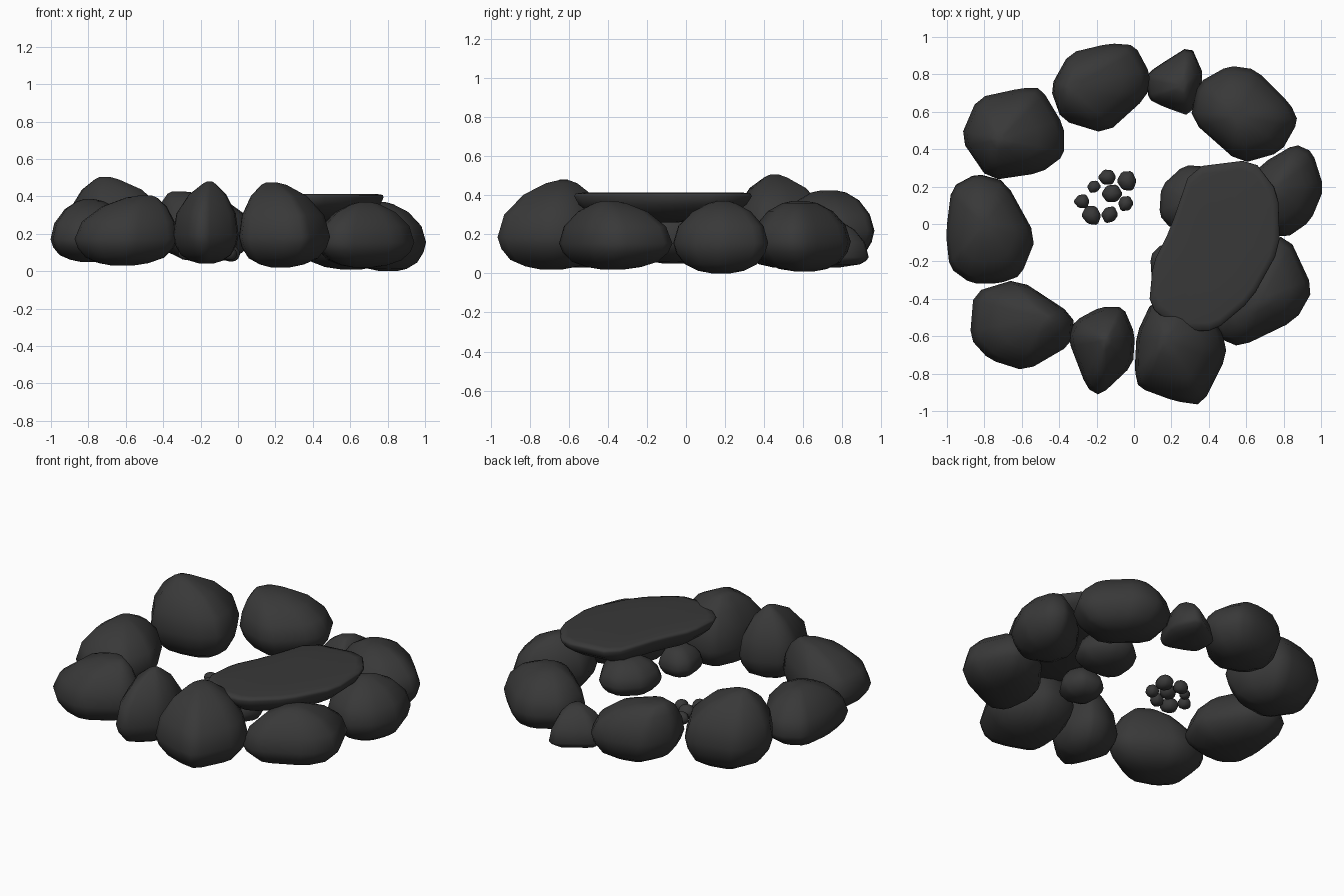
import bpy, bmesh, math, random
from mathutils import Vector

if "Cube" in bpy.data.objects:
    bpy.data.objects.remove(bpy.data.objects["Cube"])

random.seed(4)
mat = bpy.data.materials.new("dark_stone")
mat.diffuse_color = (0.04, 0.04, 0.04, 1)
mat.use_nodes = True
mat.node_tree.nodes["Principled BSDF"].inputs["Base Color"].default_value = mat.diffuse_color


def cut_corners(pts, t=0.17):
    """Chamfer every corner of the outline so it reads as a worn, faceted stone."""
    p = [Vector(q) for q in pts]
    n = len(p)
    mid = sum(p, Vector((0, 0))) / n
    out = []
    for i in range(n):
        a, b, c = p[i - 1], p[i], p[(i + 1) % n]
        out += [b.lerp(a, t), b.lerp(c, t)]
    return [mid + (q - mid) * 1.03 for q in out]


def loft(name, outline, rings, peak):
    """Stack scaled copies of the outline; upper rings shrink toward the peak."""
    loop = cut_corners(outline)
    mid = sum(loop, Vector((0, 0))) / len(loop)
    widest = max(range(len(rings)), key=lambda i: rings[i][0])
    bm = bmesh.new()
    rows = []
    for i, (s, z) in enumerate(rings):
        c = Vector(peak) if i > widest else mid
        rows.append([bm.verts.new((*(c + (q - c) * s), z)) for q in loop])
    n = len(loop)
    for lo, hi in zip(rows, rows[1:]):
        for j in range(n):
            k = (j + 1) % n
            bm.faces.new((lo[j], lo[k], hi[k], hi[j]))
    bm.faces.new(rows[0])
    bm.faces.new(rows[-1])
    bmesh.ops.recalc_face_normals(bm, faces=bm.faces)
    me = bpy.data.meshes.new(name)
    bm.to_mesh(me)
    bm.free()
    me.materials.append(mat)
    me.polygons.foreach_set("use_smooth", [True] * len(me.polygons))
    ob = bpy.data.objects.new(name, me)
    bpy.context.collection.objects.link(ob)
    return ob


def rock(name, outline, z0, z1, peak, top=0.3, belly=0.42):
    """Boulder with a rounded base, a belly and a blunt top of relative size 'top'."""
    prof = [(0.2, 0), (0.48, 0.035), (0.76, belly * 0.3), (0.93, belly * 0.65), (1.0, belly),
            (0.9, belly + (1 - belly) * 0.4),
            ((0.9 + top) * 0.52, belly + (1 - belly) * 0.75),
            (top, 0.97), (top * 0.4, 1)]
    return loft(name, outline, [(s, z0 + (z1 - z0) * t) for s, t in prof], peak)


# outer ring of boulders
rock("boulder_back", [(-.44, .73), (-.34, .91), (-.13, .96), (0, .95), (.08, .8), (.06, .68),
     (-.15, .49), (-.38, .56)], .05, .425, (-.34, .73), .38, .45)
rock("boulder_back_left", [(-.92, .46), (-.83, .67), (-.6, .72), (-.5, .72), (-.38, .52),
     (-.38, .37), (-.5, .28), (-.77, .24)], .03, .505, (-.72, .45), .24)
rock("boulder_left", [(-1, -.05), (-.97, .19), (-.84, .26), (-.69, .22), (-.53, -.07),
     (-.61, -.27), (-.72, -.31), (-.87, -.31), (-.98, -.23)], .05, .385, (-.8, 0), .3, .36)
rock("boulder_front_left", [(-.87, -.61), (-.85, -.37), (-.62, -.3), (-.33, -.49), (-.34, -.64),
     (-.58, -.78), (-.77, -.72)], .03, .405, (-.48, -.5), .3, .38)
rock("boulder_front", [(-.35, -.61), (-.31, -.52), (-.18, -.45), (-.06, -.45), (0, -.59),
     (-.01, -.75), (-.18, -.91), (-.25, -.87)], .04, .48, (-.15, -.62), .2, .35)
rock("boulder_front_right", [(.01, -.78), (.02, -.59), (.1, -.42), (.3, -.4), (.46, -.56),
     (.49, -.7), (.36, -.96), (.22, -.94), (.03, -.87)], .02, .475, (.17, -.62), .28, .36)
rock("boulder_right_front", [(.45, -.6), (.42, -.35), (.6, -.12), (.82, -.07), (.95, -.35),
     (.86, -.51), (.57, -.65)], .02, .37, (.68, -.4), .28, .38)
rock("boulder_right", [(.58, .18), (.69, .32), (.86, .42), (.95, .38), (1.01, .19), (.94, .02),
     (.81, -.07), (.62, 0)], 0, .37, (.76, .19), .28, .42)
rock("boulder_back_right", [(.31, .56), (.35, .75), (.51, .84), (.65, .82), (.83, .64),
     (.87, .55), (.78, .39), (.57, .33)], .01, .37, (.55, .58), .35)
rock("boulder_back_small", [(.07, .79), (.11, .83), (.3, .95), (.37, .79), (.3, .58),
     (.16, .63), (.08, .67)], .03, .27, (.26, .74), .3, .22)

# stones propping up the slab
rock("slab_support_back", [(.14, .05), (.15, .2), (.27, .31), (.4, .3), (.5, .12), (.42, -.03),
     (.2, -.02)], .1, .32, (.32, .13), .4)
rock("slab_support_front", [(.09, -.17), (.15, -.11), (.28, -.12), (.33, -.25), (.25, -.37),
     (.1, -.33)], .1, .285, (.22, -.23), .4)

# flat slab with a bellied underside and a thin rim
loft("flat_slab", [(.31, .29), (.63, .33), (.76, .16), (.77, -.13), (.62, -.4), (.43, -.56),
     (.25, -.56), (.09, -.43), (.11, -.21), (.2, -.03)],
     [(.2, .26), (.5, .27), (.8, .305), (.94, .35), (1, .395), (.985, .408), (.9, .413),
      (.4, .413)], (.43, -.13))

# small stones in the middle: x, y, radius
for i, (x, y, r) in enumerate([(-.14, .25, .045), (-.035, .23, .05), (-.215, .2, .033),
                               (-.12, .16, .05), (-.275, .12, .04), (-.045, .11, .042),
                               (-.225, .045, .05), (-.13, .05, .044)]):
    ring = [(x + r * random.uniform(.9, 1.2) * math.cos(a * math.tau / 6),
             y + r * random.uniform(.9, 1.2) * math.sin(a * math.tau / 6)) for a in range(6)]
    rock(f"pebble_{i + 1}", ring, .095 - r * .85, .095 + r * .85, (x, y), .35, .48)
